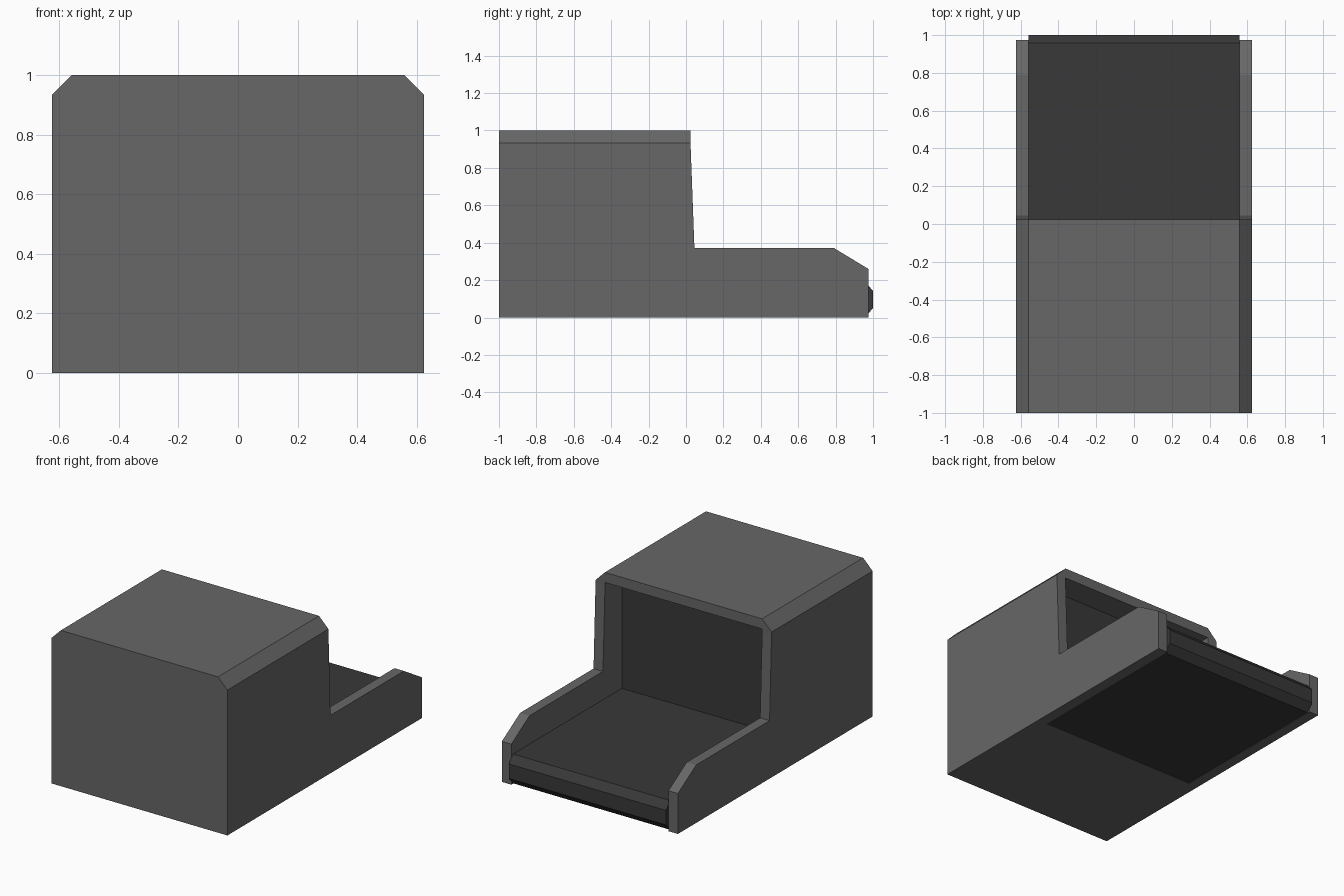
import bpy, bmesh

if "Cube" in bpy.data.objects:
    bpy.data.objects.remove(bpy.data.objects["Cube"])

W, INNER = 0.625, 0.558      # outer and inner half widths
BACK = -0.15                 # depth of the recess


def material(name, v):
    m = bpy.data.materials.new(name)
    m.diffuse_color = (v, v, v, 1)
    m.use_nodes = True
    m.node_tree.nodes["Principled BSDF"].inputs["Base Color"].default_value = m.diffuse_color
    return m


housing_grey = material("housing grey", 0.135)
belt_dark = material("belt dark grey", 0.04)


def prism(name, profile, half, mat, chamfer=0):
    """Extrude a (y, z) profile from x=-half to x=half; chamfer long top edges' ends."""
    bm = bmesh.new()
    face = bm.faces.new([bm.verts.new((-half, y, z)) for y, z in profile])
    out = bmesh.ops.extrude_face_region(bm, geom=[face])
    verts = [g for g in out["geom"] if isinstance(g, bmesh.types.BMVert)]
    bmesh.ops.translate(bm, vec=(2 * half, 0, 0), verts=verts)
    if chamfer:
        edges = [e for e in bm.edges
                 if all(v.co.z > 0.99 for v in e.verts)
                 and abs(e.verts[0].co.x - e.verts[1].co.x) < 1e-4]
        bmesh.ops.bevel(bm, geom=edges, offset=chamfer, segments=1, affect='EDGES')
    bmesh.ops.recalc_face_normals(bm, faces=bm.faces)
    mesh = bpy.data.meshes.new(name)
    bm.to_mesh(mesh)
    bm.free()
    mesh.materials.append(mat)
    ob = bpy.data.objects.new(name, mesh)
    bpy.context.collection.objects.link(ob)
    return ob


# Housing: stepped side profile with chamfered roof edges
housing = prism("housing", [(-1, 0), (0.975, 0), (0.975, 0.26), (0.79, 0.372), (0.045, 0.372),
                            (0.025, 0.91), (0.025, 1), (-1, 1)], W, housing_grey, 0.067)

# Recess: opens the back end, the belt bay and its underside
cutter = prism("recess_cutter", [(BACK, -0.5), (1.5, -0.5), (1.5, 0.935), (BACK, 0.935)],
               INNER, housing_grey)
cutter.hide_render = True
mod = housing.modifiers.new("recess", 'BOOLEAN')
mod.operation, mod.solver, mod.object = 'DIFFERENCE', 'EXACT', cutter
bpy.context.view_layer.objects.active = housing
bpy.ops.object.modifier_apply(modifier=mod.name)
bpy.data.objects.remove(cutter)

# Conveyor belt with a faceted end
prism("conveyor_belt", [(BACK, 0.002), (0.957, 0.002), (1.0, 0.05), (1.0, 0.143),
                        (0.957, 0.19), (BACK, 0.19)], INNER, belt_dark)

# Dark panel closing the recess
prism("back_panel", [(BACK, 0.19), (BACK + 0.004, 0.19), (BACK + 0.004, 0.935), (BACK, 0.935)],
      INNER, belt_dark)
